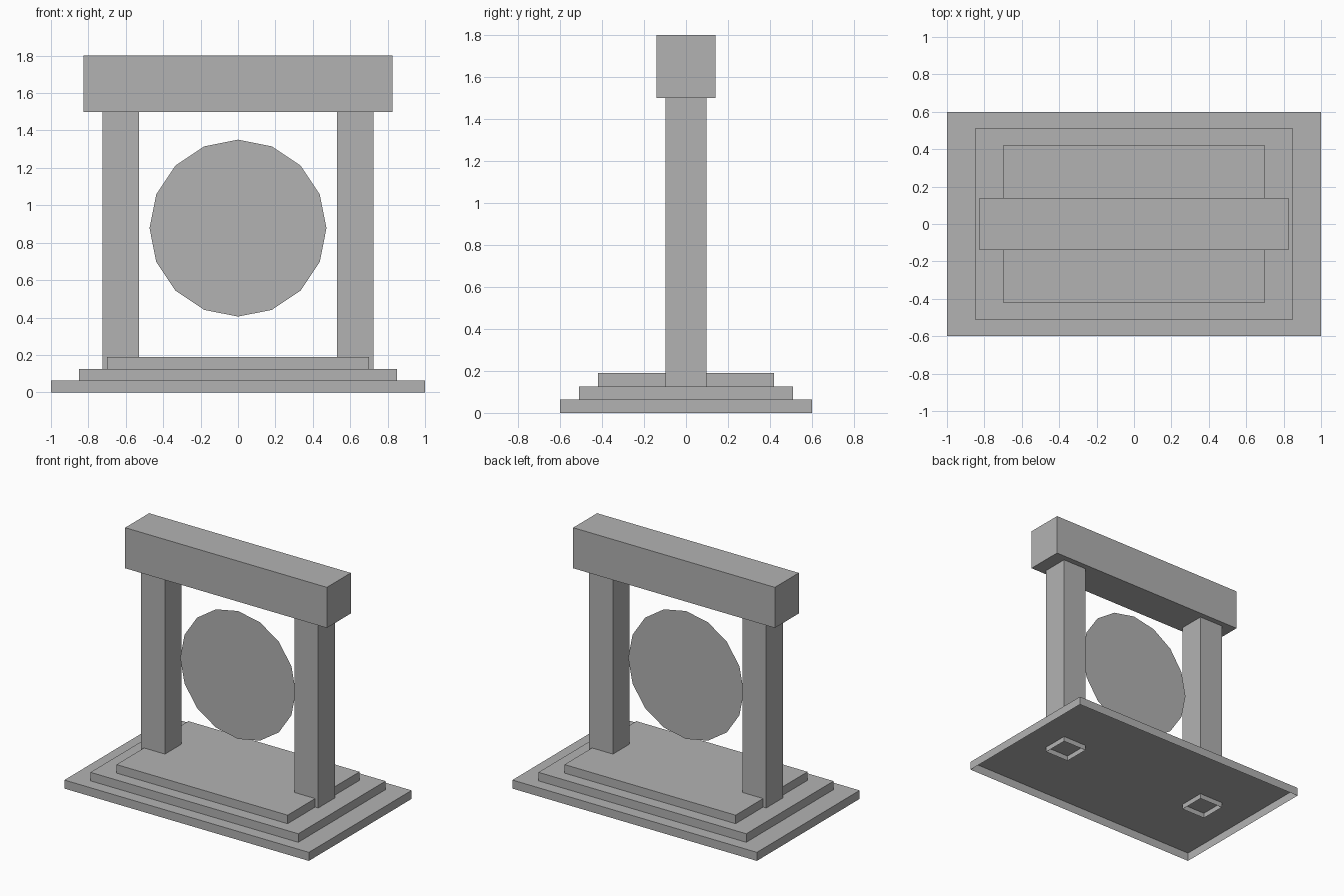
import bpy
import bmesh
from mathutils import Matrix, Vector

cube = bpy.data.objects.get("Cube")
if cube:
    bpy.data.objects.remove(cube, do_unlink=True)

stone = bpy.data.materials.new("grey stone")
stone.use_nodes = True
colour = (0.448, 0.448, 0.448, 1)
stone.diffuse_color = colour
stone.node_tree.nodes["Principled BSDF"].inputs["Base Color"].default_value = colour


def add_object(name, bm):
    mesh = bpy.data.meshes.new(name)
    bm.to_mesh(mesh)
    bm.free()
    mesh.materials.append(stone)
    obj = bpy.data.objects.new(name, mesh)
    bpy.context.collection.objects.link(obj)
    return obj


def box(name, x, half_x, half_y, bottom, top, open_bottom=False):
    """Box centred on y = 0, optionally a shell without its underside."""
    bm = bmesh.new()
    size = Vector((2 * half_x, 2 * half_y, top - bottom))
    place = Matrix.Translation((x, 0, (bottom + top) / 2)) @ Matrix.Diagonal(size).to_4x4()
    bmesh.ops.create_cube(bm, size=1, matrix=place)
    if open_bottom:
        bm.normal_update()
        under = [f for f in bm.faces if f.normal.z < -0.5]
        bmesh.ops.delete(bm, geom=under, context="FACES_ONLY")
    return add_object(name, bm)


# Stepped base: three hollow slabs
STEP = 0.063
for i, name in enumerate(("lower_step", "middle_step", "upper_step")):
    shrink = 1 - 0.15 * i
    box(name, 0, shrink, 0.6 * shrink, i * STEP, (i + 1) * STEP, open_bottom=True)

# Pillars pass through the steps and end just inside the hollow base
for side, name in ((1, "left_pillar"), (-1, "right_pillar")):
    box(name, side * 0.627, 0.098, 0.098, 0.025, 1.5, open_bottom=True)

# Lintel across the pillars
box("lintel", 0, 0.825, 0.14, 1.5, 1.8)

# Flat sixteen-sided disc floating in the opening
bm = bmesh.new()
bmesh.ops.create_circle(bm, cap_ends=True, segments=16, radius=0.473,
                        matrix=Matrix.Translation((0, 0, 0.878)) @ Matrix.Rotation(1.5707963, 4, "X"))
add_object("portal_disc", bm)
